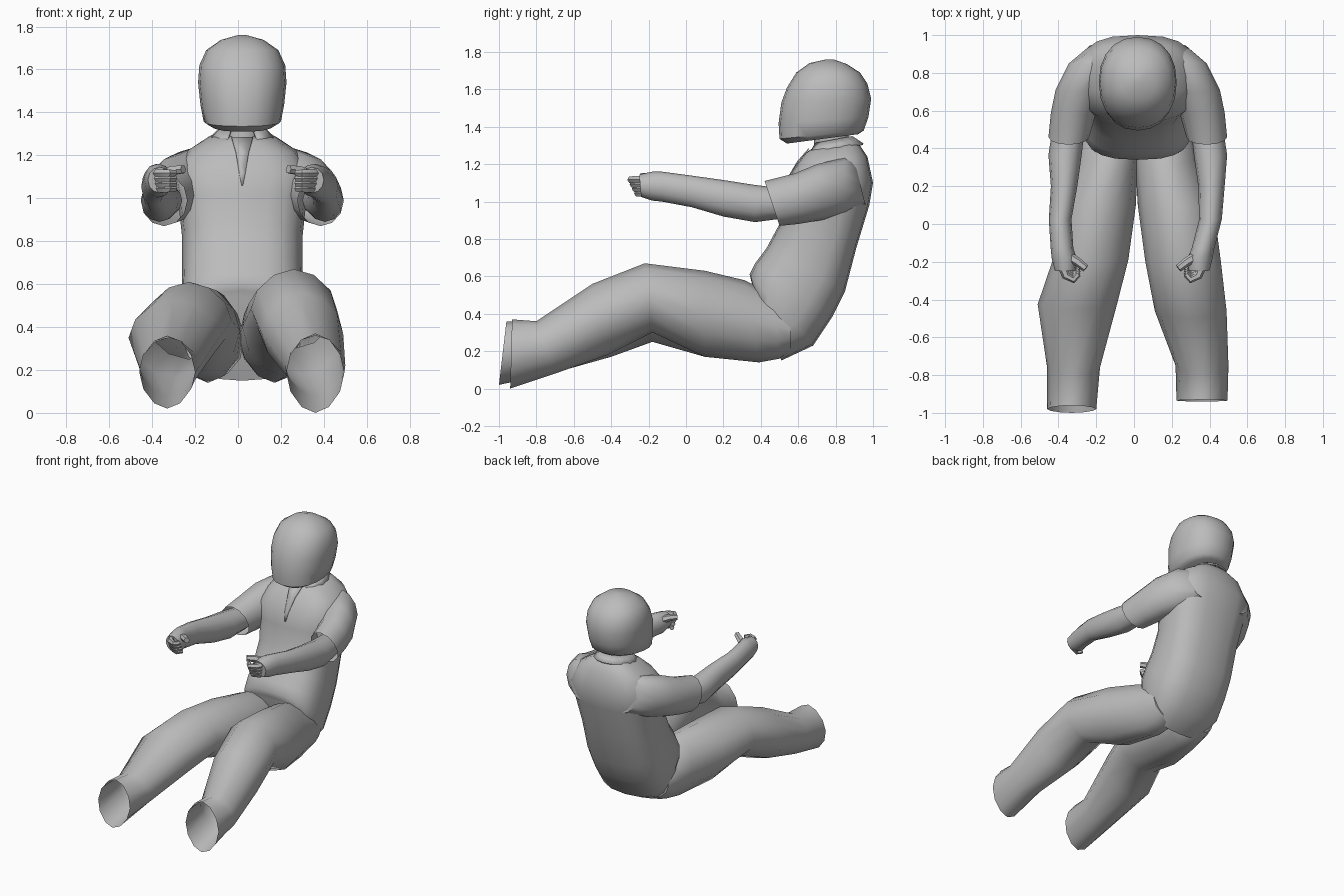
import bpy, bmesh, math
from mathutils import Vector

if "Cube" in bpy.data.objects:
    bpy.data.objects.remove(bpy.data.objects["Cube"])

grey = bpy.data.materials.new("plain grey")
grey.use_nodes = True
colour = (0.5, 0.5, 0.5, 1)
grey.diffuse_color = colour
grey.node_tree.nodes["Principled BSDF"].inputs["Base Color"].default_value = colour


def finish(name, bm):
    """Turn a bmesh into a shaded, coloured object."""
    bmesh.ops.recalc_face_normals(bm, faces=bm.faces)
    mesh = bpy.data.meshes.new(name)
    bm.to_mesh(mesh)
    bm.free()
    mesh.materials.append(grey)
    obj = bpy.data.objects.new(name, mesh)
    bpy.context.collection.objects.link(obj)
    bpy.ops.object.select_all(action="DESELECT")
    obj.select_set(True)
    bpy.context.view_layer.objects.active = obj
    bpy.ops.object.shade_smooth_by_angle(angle=math.radians(50))
    return obj


def power(value, exponent):
    return math.copysign(abs(value) ** exponent, value)


def skin(name, rings, end=True):
    """Bridge equal rings of points into a tube, closed at the start."""
    bm = bmesh.new()
    loops = [[bm.verts.new(p) for p in ring] for ring in rings]
    count = len(loops[0])
    for low, high in zip(loops, loops[1:]):
        for i in range(count):
            j = (i + 1) % count
            bm.faces.new((low[i], low[j], high[j], high[i]))
    bm.faces.new(loops[0])
    if end:
        bm.faces.new(loops[-1])
    return finish(name, bm)


def loft(name, sections, sides=12, square=1.0, end=True):
    """Each section: centre x, half width, then one (y, z) end and the other."""
    rings = []
    for cx, half, ay, az, by, bz in sections:
        ring = []
        for i in range(sides):
            a = math.tau * i / sides
            c, s = power(math.cos(a), square), power(math.sin(a), square)
            y = (ay + by + s * (ay - by)) / 2
            z = (az + bz + s * (az - bz)) / 2
            ring.append((cx + half * c, y, z))
        rings.append(ring)
    return skin(name, rings, end)


def tube(name, points, radius, sides=6):
    """Thin tapering tube along a path, for fingers."""
    path = [Vector(p) for p in points]
    rings = []
    for k, p in enumerate(path):
        along = (path[min(k + 1, len(path) - 1)] - path[max(k - 1, 0)]).normalized()
        side = along.cross(Vector((0, 0, 1))).normalized()
        up = side.cross(along)
        r = radius * (1 - 0.12 * k)
        turns = [math.tau * i / sides for i in range(sides)]
        rings.append([p + r * (side * math.cos(a) + up * math.sin(a)) for a in turns])
    return skin(name, rings)


# Shirt body: front edge and back edge of each slanted slice
loft("shirt_body", [
    (.02, .25, .35, .57, .51, .15),
    (.02, .285, .34, .61, .68, .23),
    (.02, .285, .37, .67, .78, .38),
    (.02, .28, .43, .75, .85, .52),
    (.02, .28, .5, .88, .91, .75),
    (.02, .3, .52, 1.02, .98, .98),
    (.02, .32, .54, 1.12, 1, 1.1),
    (.02, .25, .6, 1.21, .97, 1.24),
    (.02, .16, .64, 1.26, .93, 1.3),
    (.02, .1, .67, 1.28, .89, 1.33),
], sides=20, square=.74)

# Trouser legs, open at the cuffs
loft("left_leg", [
    (.16, .13, .56, .44, .56, .2),
    (.16, .155, .46, .51, .5, .16),
    (.17, .165, .31, .58, .39, .14),
    (.22, .2, .1, .63, .1, .17),
    (.26, .2, -.22, .67, -.18, .3),
    (.3, .19, -.5, .56, -.42, .18),
    (.36, .14, -.8, .36, -.7, .08),
    (.36, .135, -.93, .37, -.94, 0),
], square=1.1, end=False)
loft("right_leg", [
    (-.12, .13, .56, .44, .56, .2),
    (-.12, .155, .46, .51, .5, .16),
    (-.14, .16, .31, .58, .39, .14),
    (-.19, .2, .1, .6, .1, .17),
    (-.23, .2, -.2, .61, -.18, .25),
    (-.3, .21, -.45, .53, -.4, .17),
    (-.32, .14, -.8, .35, -.72, .08),
    (-.33, .13, -.96, .36, -1, .02),
], square=1.1, end=False)

# Sleeves, forearms and curled hands on both sides
sleeve = [
    (.17, .12, .9, 1.225, .96, .98),
    (.25, .135, .85, 1.235, .85, .93),
    (.32, .135, .7, 1.2, .72, .9),
    (.36, .12, .58, 1.15, .6, .88),
    (.385, .108, .42, 1.11, .5, .87),
]
forearm = [
    (.385, .085, .52, 1.07, .52, .91),
    (.405, .088, .36, 1.09, .37, .89),
    (.41, .07, .2, 1.115, .2, .92),
    (.405, .06, .02, 1.14, .03, .97),
    (.365, .06, -.13, 1.16, -.13, 1),
    (.35, .066, -.18, 1.16, -.18, 1.005),
    (.345, .055, -.25, 1.145, -.24, 1.025),
]


def arm_x(x, y, side):
    """The right arm mirrors the left but swings out a little at the hand."""
    if side == "left":
        return x
    return .06 * min(1, max(0, (y + .15) / .3)) - .02 - x


for side in ("left", "right"):
    for part, rows, is_hand in (("sleeve", sleeve, False), ("forearm", forearm, True)):
        placed = [(arm_x(row[0], row[2], side), *row[1:]) for row in rows]
        loft(f"{side}_{part}", placed, end=is_hand)
    for k in range(4):
        # lower fingers sit further back in the fist
        z, back = 1.045 + .024 * k, .012 * (3 - k)
        bend = [(.37, -.2), (.34, -.275), (.3, -.295), (.275, -.265)]
        path = [(arm_x(x, y, side), y + back, z) for x, y in bend]
        tube(f"{side}_finger_{k + 1}", path, .025)
    thumb = [(.33, -.17, 1.11), (.28, -.2, 1.13), (.235, -.235, 1.135)]
    tube(side + "_thumb", [(arm_x(x, y, side), y, z) for x, y, z in thumb], .027)

# Neck
loft("neck", [
    (.02, .09, .68, 1.24, .88, 1.28),
    (.02, .085, .69, 1.4, .86, 1.42),
])

# Helmet
loft("helmet", [
    (.02, .14, .54, 1.31, .92, 1.36),
    (.02, .18, .5, 1.335, .95, 1.38),
    (.02, .195, .495, 1.42, .975, 1.45),
    (.02, .206, .51, 1.53, .99, 1.55),
    (.02, .2, .54, 1.61, .97, 1.63),
    (.02, .168, .59, 1.69, .93, 1.69),
    (.02, .1, .66, 1.74, .86, 1.735),
    (.02, .02, .75, 1.76, .79, 1.76),
], sides=20, square=.9)

# Shirt collar: a flared band, open at the front with dropped points
bm = bmesh.new()
steps = 12
pairs = []
for i in range(steps + 1):
    t = 2 * i / steps - 1
    a = math.pi / 2 + t * math.radians(145)
    c, s = math.cos(a), math.sin(a)
    drop = .05 * abs(t) ** 4
    top = bm.verts.new((.02 + .1 * c, .78 + .11 * s, 1.33 + .02 * s))
    rim = bm.verts.new((.02 + .15 * c, .78 + .17 * s, 1.29 + .02 * s - drop))
    pairs.append((top, rim))
for (a, b), (c, d) in zip(pairs, pairs[1:]):
    bm.faces.new((a, b, d, c))
collar = finish("collar", bm)
collar.modifiers.new("thickness", "SOLIDIFY").thickness = .01

# Narrow open neckline plate running down the chest
bm = bmesh.new()
rows = [(.05, .655, 1.285), (.03, .594, 1.215), (.015, .538, 1.12), (.003, .521, 1.06)]
edges = [[bm.verts.new((.02 + s * w, y, z)) for s in (-1, 1)] for w, y, z in rows]
for (a, b), (c, d) in zip(edges, edges[1:]):
    bm.faces.new((a, b, d, c))
neckline = finish("neckline", bm)
neckline.modifiers.new("thickness", "SOLIDIFY").thickness = .006
